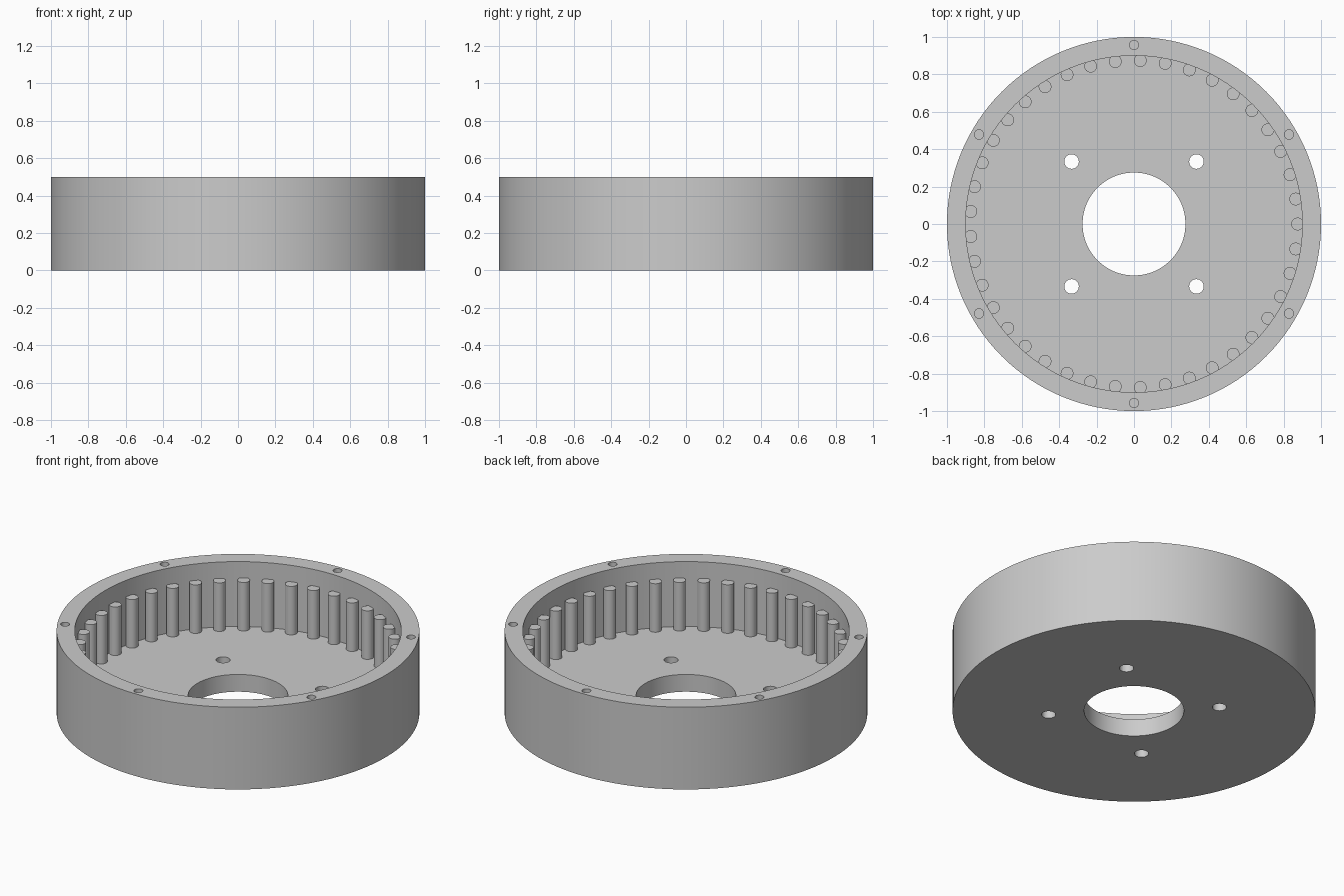
import bpy, bmesh
from math import sin, cos, pi, radians
from mathutils import Matrix

if "Cube" in bpy.data.objects:
    bpy.data.objects.remove(bpy.data.objects["Cube"], do_unlink=True)

HEIGHT, FLOOR, PIN_TOP = 0.5, 0.105, 0.4

grey = bpy.data.materials.new("machined_grey")
grey.use_nodes = True
colour = (0.6, 0.6, 0.6, 1)
grey.diffuse_color = colour
grey.node_tree.nodes["Principled BSDF"].inputs["Base Color"].default_value = colour


def finish(bm, name):
    bmesh.ops.recalc_face_normals(bm, faces=bm.faces)
    mesh = bpy.data.meshes.new(name)
    bm.to_mesh(mesh)
    bm.free()
    mesh.materials.append(grey)
    obj = bpy.data.objects.new(name, mesh)
    bpy.context.collection.objects.link(obj)
    return obj


def smooth(obj):
    bpy.ops.object.select_all(action="DESELECT")
    obj.select_set(True)
    bpy.context.view_layer.objects.active = obj
    bpy.ops.object.shade_smooth_by_angle(angle=radians(30))


def add_cylinder(bm, x, y, z0, z1, radius, sides):
    bmesh.ops.create_cone(bm, cap_ends=True, segments=sides, radius1=radius,
                          radius2=radius, depth=z1 - z0,
                          matrix=Matrix.Translation((x, y, (z0 + z1) / 2)))


def lathe(profile, sides, name):
    # Spin a closed radius/height profile around the z axis
    bm = bmesh.new()
    rings = [[bm.verts.new((r * cos(2 * pi * i / sides), r * sin(2 * pi * i / sides), z))
              for i in range(sides)] for r, z in profile]
    for a, b in zip(rings, rings[1:] + rings[:1]):
        for i in range(sides):
            j = (i + 1) % sides
            bm.faces.new((a[i], a[j], b[j], b[i]))
    return finish(bm, name)


# Cup-shaped housing with a central bore
housing = lathe([(0.275, 0), (1, 0), (1, HEIGHT), (0.9, HEIGHT),
                 (0.9, FLOOR), (0.275, FLOOR)], 128, "housing")

# Cutter for the four floor bolt holes and six blind rim holes
bm = bmesh.new()
for x in (-1, 1):
    for y in (-1, 1):
        add_cylinder(bm, x * 0.334, y * 0.334, -0.1, FLOOR + 0.1, 0.039, 32)
for i in range(6):
    a = radians(90 + 60 * i)
    add_cylinder(bm, 0.957 * cos(a), 0.957 * sin(a), 0.25, HEIGHT + 0.1, 0.025, 24)
cutter = finish(bm, "hole_cutter")
cutter.hide_render = True

cut = housing.modifiers.new("holes", "BOOLEAN")
cut.operation = "DIFFERENCE"
cut.solver = "EXACT"
cut.object = cutter
bpy.context.view_layer.objects.active = housing
bpy.ops.object.modifier_apply(modifier=cut.name)
bpy.data.objects.remove(cutter, do_unlink=True)
smooth(housing)

# Ring of gear pins half set into the inner wall
PINS = 41
bm = bmesh.new()
for i in range(PINS):
    a = 2 * pi * i / PINS
    add_cylinder(bm, 0.875 * cos(a), 0.875 * sin(a), FLOOR - 0.01, PIN_TOP, 0.034, 32)
smooth(finish(bm, "ring_pins"))
